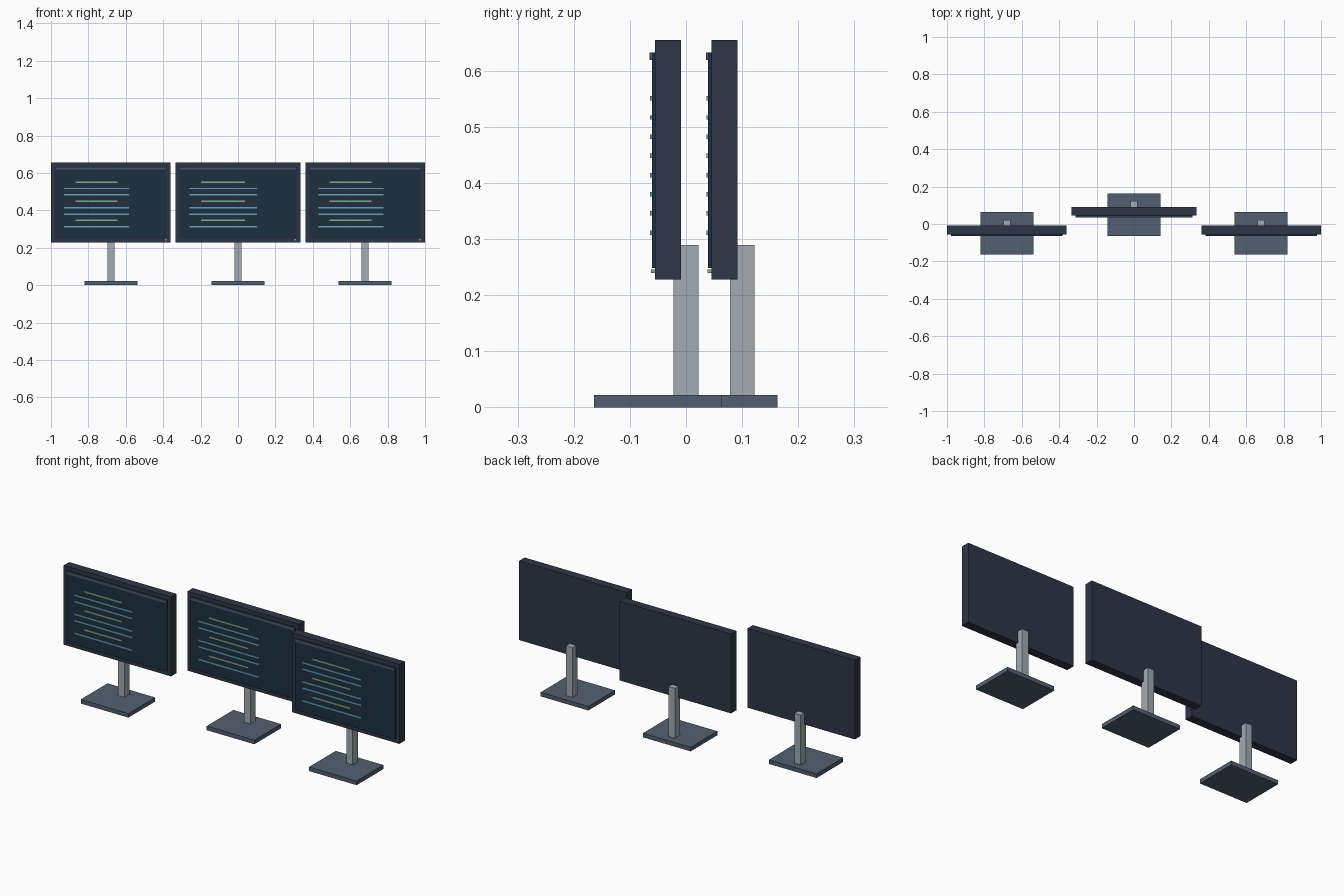
import bpy

if "Cube" in bpy.data.objects:
    bpy.data.objects.remove(bpy.data.objects["Cube"])

def material(name, rgb):
    m = bpy.data.materials.new(name)
    m.diffuse_color = (*rgb, 1)
    m.use_nodes = True
    m.node_tree.nodes["Principled BSDF"].inputs["Base Color"].default_value = m.diffuse_color
    return m

CASE = material("case_navy", (0.028, 0.036, 0.062))
SCREEN = material("screen_blue", (0.013, 0.030, 0.050))
BAR = material("bar_slate", (0.07, 0.09, 0.13))
METAL = material("neck_metal", (0.36, 0.41, 0.45))
BASE = material("base_slate", (0.087, 0.114, 0.162))
BLUE = material("text_blue", (0.12, 0.38, 0.50))
GREEN = material("text_green", (0.26, 0.42, 0.26))


def box(name, x, y, z, mat):
    """Box from (min, max) ranges on each axis."""
    ranges = (x, y, z)
    bpy.ops.mesh.primitive_cube_add(size=1, location=[(a + b) / 2 for a, b in ranges])
    o = bpy.context.object
    o.name = name
    o.scale = [b - a for a, b in ranges]
    bpy.ops.object.transform_apply(location=False, rotation=False, scale=True)
    o.data.materials.append(mat)


def monitor(side, cx, cy, width):
    h = width / 2
    s = width / 0.64

    def part(name, x, y, z, mat):
        box(f"{side}_{name}", [cx + v for v in x], [cy + v for v in y], z, mat)

    # stand
    part("base", (-0.142, 0.142), (-0.164, 0.063), (0, 0.022), BASE)
    part("neck", (-0.019, 0.019), (-0.022, 0.022), (0.022, 0.29), METAL)
    # housing and screen
    part("housing", (-h, h), (-0.055, -0.009), (0.228, 0.655), CASE)
    part("screen", (-h + 0.021, h - 0.021), (-0.061, -0.055), (0.249, 0.633), SCREEN)
    part("title_bar", (-h + 0.021, h - 0.021), (-0.065, -0.061), (0.619, 0.633), BAR)
    part("power_light", (h - 0.031, h - 0.023), (-0.062, -0.055), (0.240, 0.246), GREEN)
    # rows of code: every third row is short and green
    for i in range(8):
        z = 0.551 - i * 0.0342
        x, mat = ((-0.19, 0.035), GREEN) if i % 3 == 0 else ((-0.25, 0.097), BLUE)
        part(f"code_line_{i}", [v * s for v in x], (-0.064, -0.061), (z - 0.004, z + 0.004), mat)


monitor("left", -0.68, 0, 0.64)
monitor("middle", 0, 0.1005, 0.666)
monitor("right", 0.68, 0, 0.64)
